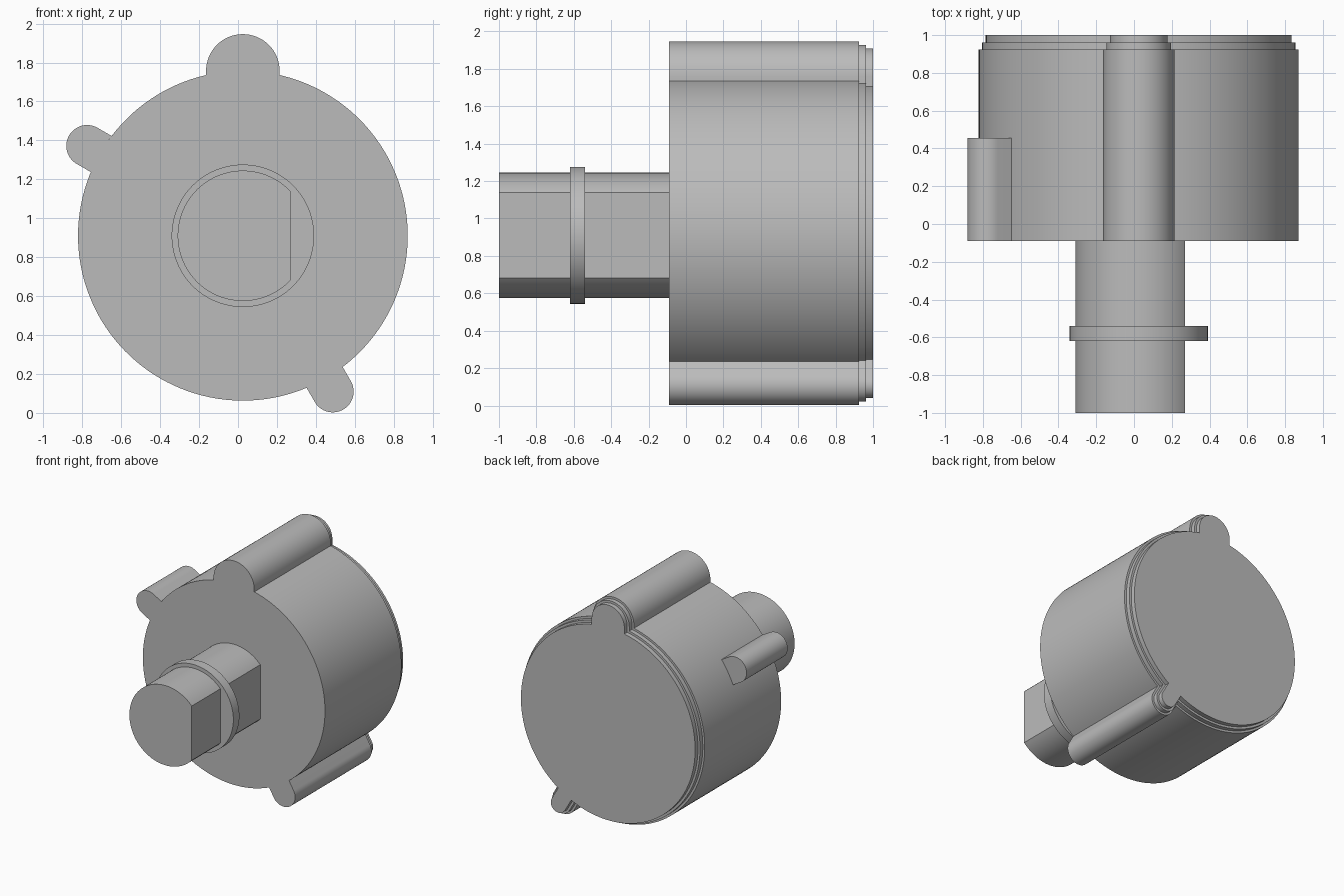
import bpy, bmesh
from math import sin, cos, acos, asin, pi, sqrt, radians

if "Cube" in bpy.data.objects:
    bpy.data.objects.remove(bpy.data.objects["Cube"])

CX, CZ = 0.025, 0.91          # shared axis of housing and shaft
R = 0.847                     # housing radius
FRONT, BACK = -0.09, 1.0

grey = bpy.data.materials.new("plain grey")
grey.use_nodes = True
colour = (0.5, 0.5, 0.5, 1)
grey.diffuse_color = colour
grey.node_tree.nodes["Principled BSDF"].inputs["Base Color"].default_value = colour


def arc(radius, start, end, steps, dist=0, direction=0):
    """Points of an arc whose centre lies at a polar offset from the axis."""
    ox, oz = dist * cos(direction), dist * sin(direction)
    angles = [start + (end - start) * i / steps for i in range(steps + 1)]
    return [(ox + radius * cos(a), oz + radius * sin(a)) for a in angles]


def loft(name, layers):
    """Join (outline, y) layers along y and cap both ends."""
    bm = bmesh.new()
    rings = [[bm.verts.new((CX + x, y, CZ + z)) for x, z in outline]
             for outline, y in layers]
    n = len(rings[0])
    for a, b in zip(rings, rings[1:]):
        for i in range(n):
            j = (i + 1) % n
            bm.faces.new((a[i], a[j], b[j], b[i]))
    bm.faces.new(rings[0])
    bm.faces.new(rings[-1])
    bmesh.ops.recalc_face_normals(bm, faces=bm.faces)
    mesh = bpy.data.meshes.new(name)
    bm.to_mesh(mesh)
    bm.free()
    mesh.materials.append(grey)
    obj = bpy.data.objects.new(name, mesh)
    bpy.context.collection.objects.link(obj)
    bpy.ops.object.select_all(action="DESELECT")
    obj.select_set(True)
    bpy.context.view_layer.objects.active = obj
    bpy.ops.object.shade_smooth_by_angle(angle=radians(25))
    return obj


# Lugs: direction, distance from the axis, radius
TOP = (pi / 2, R, 0.189)
LOWER = (-pi / 3, 0.924, 0.107)
SIDE = (pi * 5 / 6, 0.924, 0.107)


def lug_arc(lug, inset=0):
    direction, dist, radius = lug
    return arc(radius - inset, direction - pi / 2, direction + pi / 2, 32, dist, direction)


def half_angle(lug, inset=0):
    return asin((lug[2] - inset) / (R - inset))


def housing_outline(inset):
    """Round housing with two full-length lugs, shrunk by an inset."""
    pts, lugs = [], [LOWER, TOP]
    for lug, following in zip(lugs, [TOP, (LOWER[0] + 2 * pi,) + LOWER[1:]]):
        pts += lug_arc(lug, inset)
        pts += arc(R - inset, lug[0] + half_angle(lug, inset),
                   following[0] - half_angle(following, inset), 72)
    return pts


# Housing with two stepped rims at the back
steps = [(0, FRONT, 0.925), (0.018, 0.925, 0.962), (0.037, 0.962, BACK)]
loft("housing", [(housing_outline(inset), y)
                 for inset, y0, y1 in steps for y in (y0, y1)])

# Short side lug, rooted on the housing wall
h = half_angle(SIDE)
root = arc(R, SIDE[0] + h, SIDE[0] - h, 8)
side_outline = lug_arc(SIDE) + root
loft("side_lug", [(side_outline, FRONT), (side_outline, 0.455)])

# Shaft with one flat, and its collar
SHAFT_R, FLAT = 0.335, 0.245
a = acos(FLAT / SHAFT_R)
shaft = arc(SHAFT_R, a, 2 * pi - a, 72)
loft("shaft", [(shaft, -1.0), (shaft, FRONT)])

collar = arc(0.366, 0, 2 * pi, 96)[:-1]
loft("shaft_collar", [(collar, -0.62), (collar, -0.54)])
